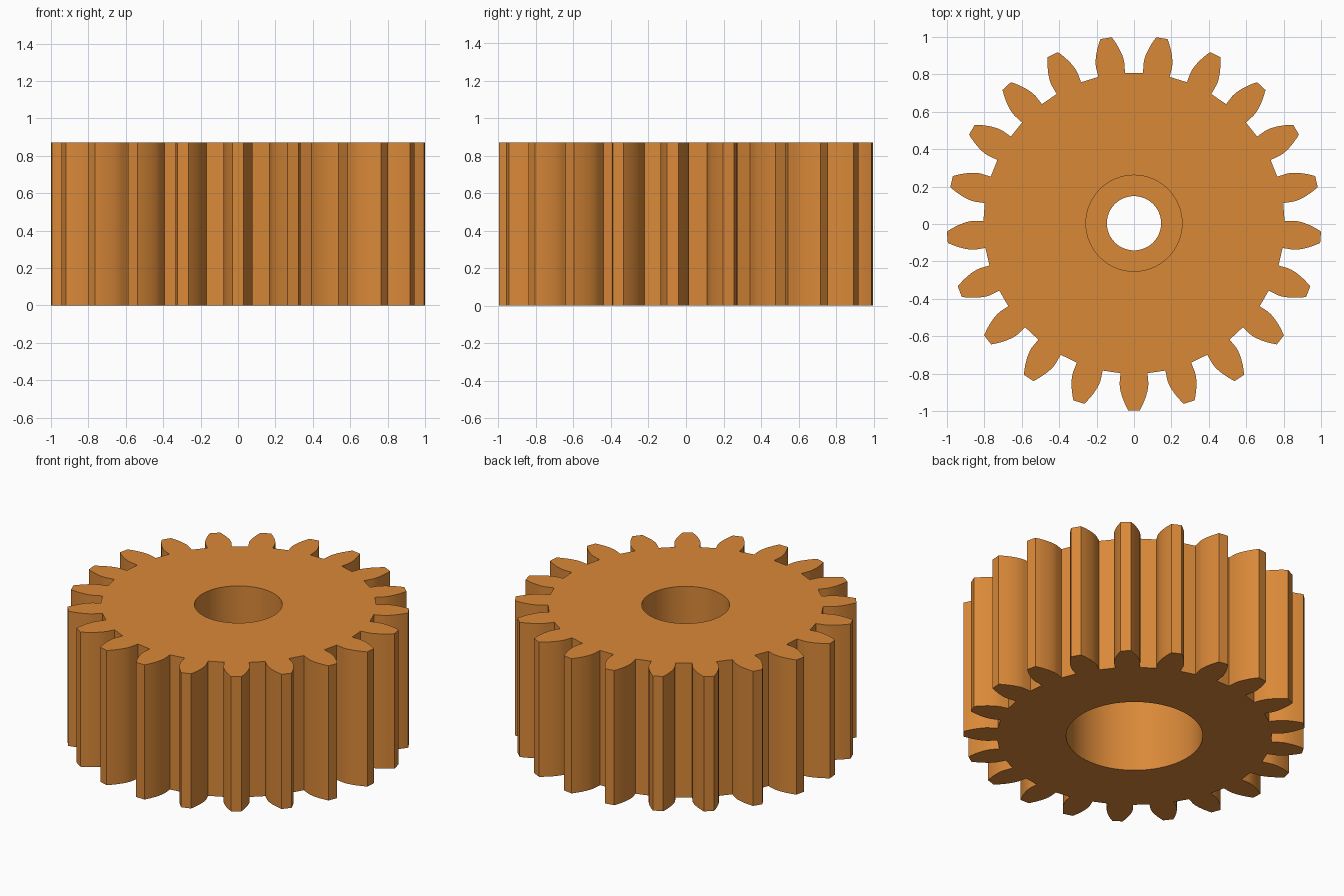
import bpy, bmesh, math

cube = bpy.data.objects.get("Cube")
if cube:
    bpy.data.objects.remove(cube, do_unlink=True)

# Gear proportions
TEETH = 21
TIP = 1.001
MODULE = 2 * TIP / (TEETH + 2)
PITCH = MODULE * TEETH / 2
ROOT = PITCH - 1.25 * MODULE
BASE = PITCH * math.cos(math.radians(20))
HEIGHT = 0.87
CENTRE_Y = 0.004
SEGMENTS = 64


def involute(radius):
    a = math.acos(min(1, BASE / radius))
    return math.tan(a) - a


def half_angle(radius):
    """Half the angle a tooth spans at a radius; flanks are radial below the base circle."""
    return math.pi / (2 * TEETH) + involute(PITCH) - involute(max(radius, BASE))


def polar(radius, angle):
    return radius * math.cos(angle), radius * math.sin(angle) + CENTRE_Y


def gear_outline():
    steps = 7
    flank = [ROOT] + [BASE + (TIP - BASE) * i / steps for i in range(steps + 1)]
    points = []
    for t in range(TEETH):
        mid = -math.pi / 2 + t * 2 * math.pi / TEETH
        points += [polar(r, mid - half_angle(r)) for r in flank]
        points += [polar(r, mid + half_angle(r)) for r in reversed(flank)]
    return points


def circle(radius):
    return [polar(radius, 2 * math.pi * i / SEGMENTS) for i in range(SEGMENTS)]


def add_loop(bm, points, z):
    verts = [bm.verts.new((x, y, z)) for x, y in points]
    return [bm.edges.new((v, verts[(i + 1) % len(verts)])) for i, v in enumerate(verts)]


def wall(bm, lower, upper):
    for a, b in zip(lower, upper):
        bm.faces.new((a.verts[0], a.verts[1], b.verts[1], b.verts[0]))


bm = bmesh.new()

# Toothed rim
rim_low = add_loop(bm, gear_outline(), 0)
rim_high = add_loop(bm, gear_outline(), HEIGHT)
wall(bm, rim_low, rim_high)

# Stepped bore: wide below, narrow through the web, medium above
bore = [(0.40, 0), (0.40, 0.50), (0.145, 0.50), (0.145, 0.58), (0.257, 0.58), (0.257, HEIGHT)]
loops = [add_loop(bm, circle(r), z) for r, z in bore]
for low, high in zip(loops, loops[1:]):
    wall(bm, low, high)

# Flat end faces between rim and bore
for outer, inner in ((rim_low, loops[0]), (rim_high, loops[-1])):
    bmesh.ops.triangle_fill(bm, edges=outer + inner, use_beauty=True)
bmesh.ops.recalc_face_normals(bm, faces=bm.faces[:])

mesh = bpy.data.meshes.new("gear")
bm.to_mesh(mesh)
bm.free()
gear = bpy.data.objects.new("gear", mesh)
bpy.context.collection.objects.link(gear)

# Orange material
orange = bpy.data.materials.new("orange")
orange.use_nodes = True
colour = (0.70, 0.25, 0.04, 1)
orange.diffuse_color = colour
orange.node_tree.nodes["Principled BSDF"].inputs["Base Color"].default_value = colour
mesh.materials.append(orange)

bpy.ops.object.select_all(action="DESELECT")
gear.select_set(True)
bpy.context.view_layer.objects.active = gear
bpy.ops.object.shade_smooth_by_angle(angle=math.radians(30))
